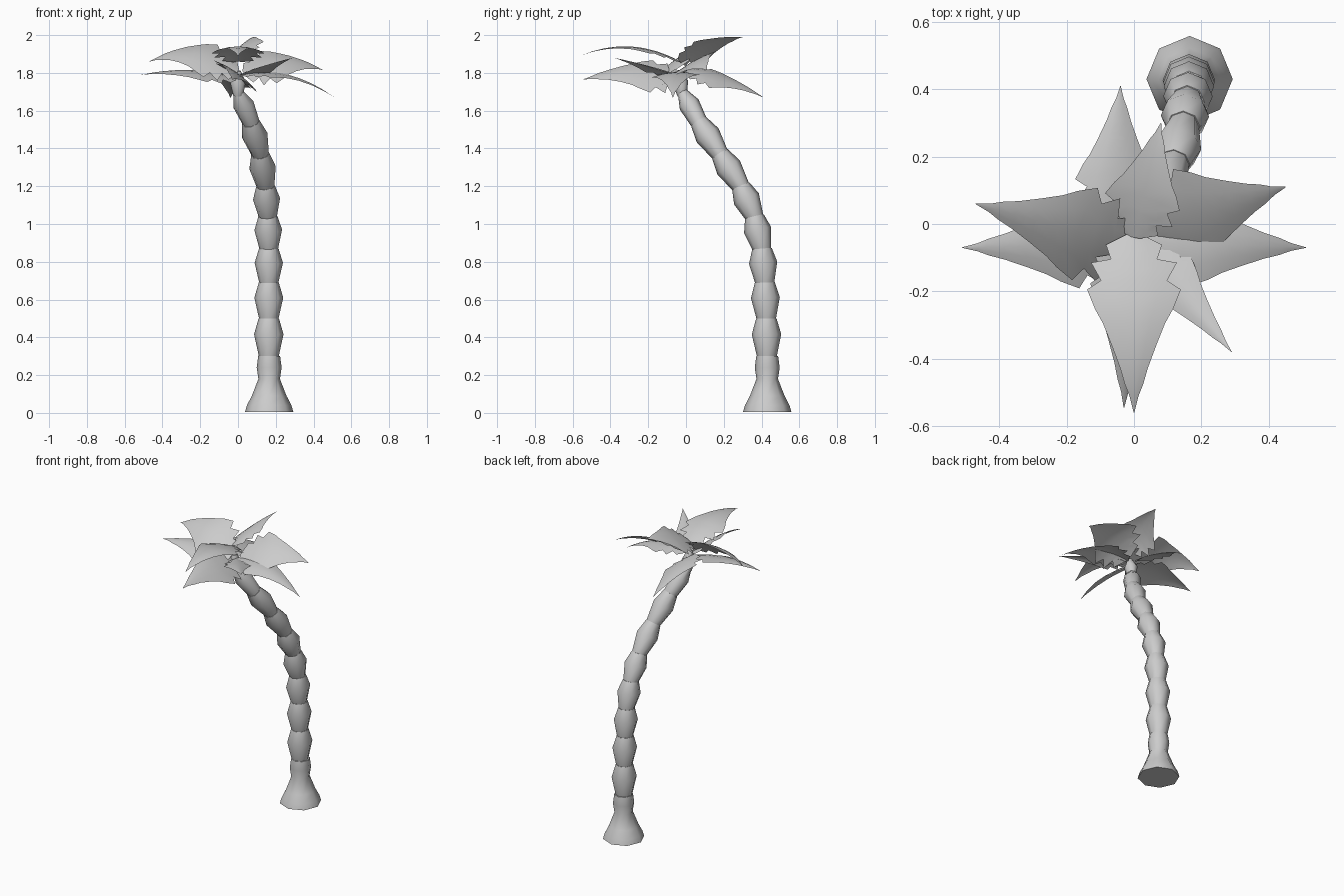
import bpy, bmesh, math
from mathutils import Vector

if "Cube" in bpy.data.objects:
    bpy.data.objects.remove(bpy.data.objects["Cube"])


def make_object(name, bm, angle):
    bmesh.ops.remove_doubles(bm, verts=bm.verts, dist=0.0002)
    me = bpy.data.meshes.new(name)
    bm.to_mesh(me)
    bm.free()
    ob = bpy.data.objects.new(name, me)
    bpy.context.collection.objects.link(ob)
    bpy.ops.object.select_all(action='DESELECT')
    ob.select_set(True)
    bpy.context.view_layer.objects.active = ob
    bpy.ops.object.shade_smooth_by_angle(angle=math.radians(angle))
    return ob


def lathe(name, rings, sides=8):
    """Skin rings given as (centre, axis, radius) and cap both ends."""
    bm = bmesh.new()
    loops = []
    for c, axis, r in rings:
        u = Vector((1, 0, 0))
        u = (u - axis * u.dot(axis)).normalized()
        v = axis.cross(u)
        loops.append([bm.verts.new(c + r * (u * math.cos(a) + v * math.sin(a)))
                      for a in (2 * math.pi * k / sides for k in range(sides))])
    for a, b in zip(loops, loops[1:]):
        for k in range(sides):
            n = (k + 1) % sides
            bm.faces.new((a[k], a[n], b[n], b[k]))
    bm.faces.new(loops[0][::-1])
    bm.faces.new(loops[-1])
    return make_object(name, bm, 62)


# Flared foot of the trunk
Z = Vector((0, 0, 1))
foot = [(.005, .128), (.04, .118), (.09, .092), (.18, .057), (.24, .066), (.30, .058)]
lathe("trunk_base", [(Vector((.165, .43, z)), Z, r) for z, r in foot])

# Bulging trunk segments following the leaning path
joints = [Vector(p) for p in [
    (.163, .428, .30), (.163, .425, .50), (.163, .417, .69), (.163, .402, .87),
    (.158, .362, 1.04), (.146, .290, 1.20), (.118, .180, 1.37),
    (.068, .068, 1.54), (0, -.02, 1.70)]]
for i, (a, b) in enumerate(zip(joints, joints[1:])):
    s = 1 - .02 * i if i < 7 else .72
    axis = (b - a).normalized()
    lathe(f"trunk_segment_{i + 1}", [
        (a - axis * .012, axis, .050 * s if i < 7 else .045),
        (a.lerp(b, .58), axis, .078 * s),
        (b, axis, (.054 if i < 7 else .036) * s)])

# Small crown bud joining the leaves to the trunk
up = Vector((0, -.2, 1)).normalized()
lathe("crown_bud", [(Vector((0, -.02, 1.68)), up, .025),
                    (Vector((0, -.03, 1.75)), up, .042),
                    (Vector((0, -.04, 1.81)), up, .015)])

# Ragged leaf edge: (position along rib, sweep towards tip, half width)
EDGE = [(0, 0, .02), (.09, -.03, .085), (.13, .01, .070), (.21, -.05, .130),
        (.25, .01, .100), (.36, -.05, .142), (.42, .0, .118), (.50, 0, .094),
        (.62, 0, .068), (.75, 0, .042), (.86, -.02, .028), (.90, .01, .013),
        (1, 0, .001)]


def leaf(name, root, tip, lift, roll, width=1.0):
    """Arched leaf; roll is the rise of its left edge, seen from root to tip."""
    root, tip = Vector(root), Vector(tip)
    span = tip - root
    side = Z.cross(span).normalized()
    bm = bmesh.new()

    def rib(t):
        return root + span * t + Z * lift * 4 * t * (1 - t)

    rows = []
    for t, sweep, w in EDGE:
        row = []
        for sgn, f in ((1, 1), (1, .5), (0, 0), (-1, .5), (-1, 1)):
            p = rib(t + sweep * f)
            p += side * sgn * f * w * width
            p += Z * (sgn * f * w * roll - .15 * w * f * f)
            row.append(bm.verts.new(p))
        rows.append(row)
    for a, b in zip(rows, rows[1:]):
        for k in range(4):
            bm.faces.new((a[k], a[k + 1], b[k + 1], b[k]))
    make_object(name, bm, 60)


# Leaves: root, tip, arch height, roll, width factor
leaves = [
    ((0, -.03, 1.86), (0, -.56, 1.89), .065, 0, .98),
    ((0, -.02, 1.77), (-.03, -.545, 1.765), .04, -.6, .85),
    ((.02, -.05, 1.79), (.29, -.38, 1.88), .005, 0, .6),
    ((.02, -.05, 1.79), (.51, -.07, 1.67), .06, .05, .9),
    ((.03, -.02, 1.80), (.45, .11, 1.815), .055, .6, 1.05),
    ((.0, -.04, 1.87), (.08, .30, 1.99), .025, -.4, .8),
    ((-.06, .0, 1.81), (-.04, .41, 1.67), .03, .35, .85),
    ((.0, -.07, 1.81), (-.47, .06, 1.86), .07, -.6, 1.0),
    ((-.01, -.06, 1.77), (-.51, -.07, 1.79), .03, -.2, .9),
]
for i, spec in enumerate(leaves):
    leaf(f"palm_leaf_{i + 1}", *spec)
